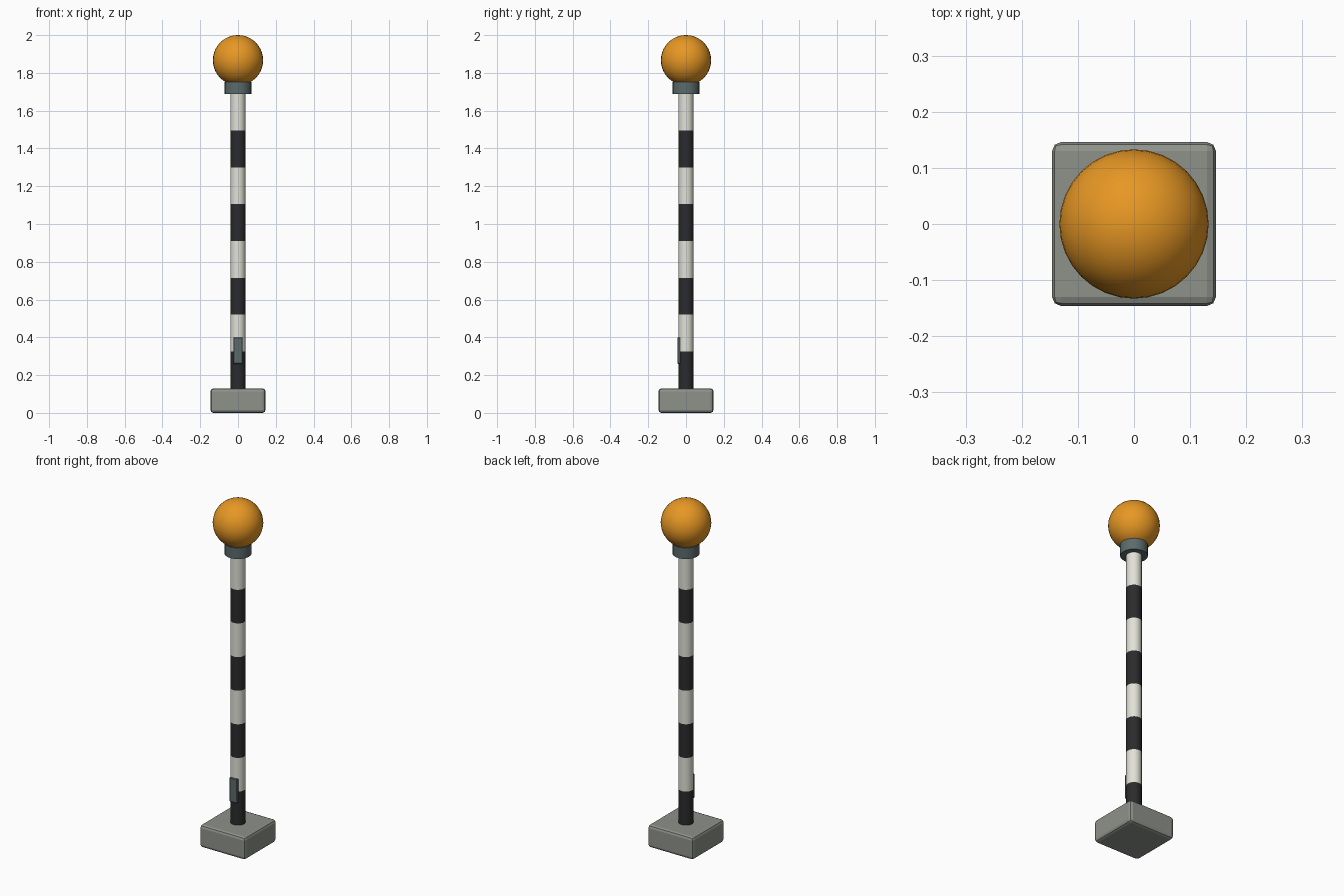
import bpy, bmesh, math
from mathutils import Matrix

if "Cube" in bpy.data.objects:
    bpy.data.objects.remove(bpy.data.objects["Cube"])


def material(name, r, g, b):
    lin = lambda c: ((c / 255 + 0.055) / 1.055) ** 2.4
    m = bpy.data.materials.new(name)
    m.diffuse_color = (lin(r), lin(g), lin(b), 1)
    m.use_nodes = True
    m.node_tree.nodes["Principled BSDF"].inputs["Base Color"].default_value = m.diffuse_color
    return m


amber = material("amber", 232, 152, 36)
white = material("off white", 226, 226, 216)
black = material("soft black", 43, 43, 45)
steel = material("grey steel", 92, 107, 107)
concrete = material("concrete", 142, 146, 138)


def add_object(name, bm, mats, smooth=None):
    mesh = bpy.data.meshes.new(name)
    bm.to_mesh(mesh)
    bm.free()
    for m in mats:
        mesh.materials.append(m)
    obj = bpy.data.objects.new(name, mesh)
    bpy.context.collection.objects.link(obj)
    if smooth:
        bpy.ops.object.select_all(action='DESELECT')
        obj.select_set(True)
        bpy.context.view_layer.objects.active = obj
        bpy.ops.object.shade_smooth_by_angle(angle=math.radians(smooth))
    return obj


def box(name, size, centre, bevel, segments, mat):
    bm = bmesh.new()
    bmesh.ops.create_cube(bm, size=1, matrix=Matrix.Translation(centre) @ Matrix.Diagonal((*size, 1)))
    bmesh.ops.bevel(bm, geom=bm.edges[:], offset=bevel, segments=segments,
                    profile=0.5, affect='EDGES')
    return add_object(name, bm, [mat])


def cylinder(bm, radius, z0, z1, sides):
    bmesh.ops.create_cone(bm, cap_ends=True, segments=sides, radius1=radius, radius2=radius,
                          depth=z1 - z0, matrix=Matrix.Translation((0, 0, (z0 + z1) / 2)))


# Concrete foot
box("base_block", (0.292, 0.292, 0.13), (0, 0, 0.065), 0.016, 2, concrete)

# Striped pole: one tube cut at each stripe, coloured by height
Z0, STRIPE, COUNT = 0.13, 0.195, 8
bm = bmesh.new()
cylinder(bm, 0.04, Z0 - 0.01, Z0 + STRIPE * COUNT + 0.01, 20)
for i in range(1, COUNT):
    bmesh.ops.bisect_plane(bm, geom=bm.verts[:] + bm.edges[:] + bm.faces[:],
                           plane_co=(0, 0, Z0 + i * STRIPE), plane_no=(0, 0, 1))
for f in bm.faces:
    band = int((f.calc_center_median().z - Z0) / STRIPE)
    f.material_index = min(max(band, 0), COUNT - 1) % 2
add_object("striped_pole", bm, [black, white], 30)

# Access hatch on the front of the pole
box("access_hatch", (0.048, 0.02, 0.14), (0, -0.035, 0.33), 0.003, 1, steel)

# Collar under the globe
bm = bmesh.new()
cylinder(bm, 0.0715, 1.688, 1.752, 20)
add_object("lamp_collar", bm, [steel], 30)

# Globe
bm = bmesh.new()
bmesh.ops.create_uvsphere(bm, u_segments=32, v_segments=20, radius=0.133,
                          matrix=Matrix.Translation((0, 0, 1.867)))
add_object("lamp_globe", bm, [amber], 40)
